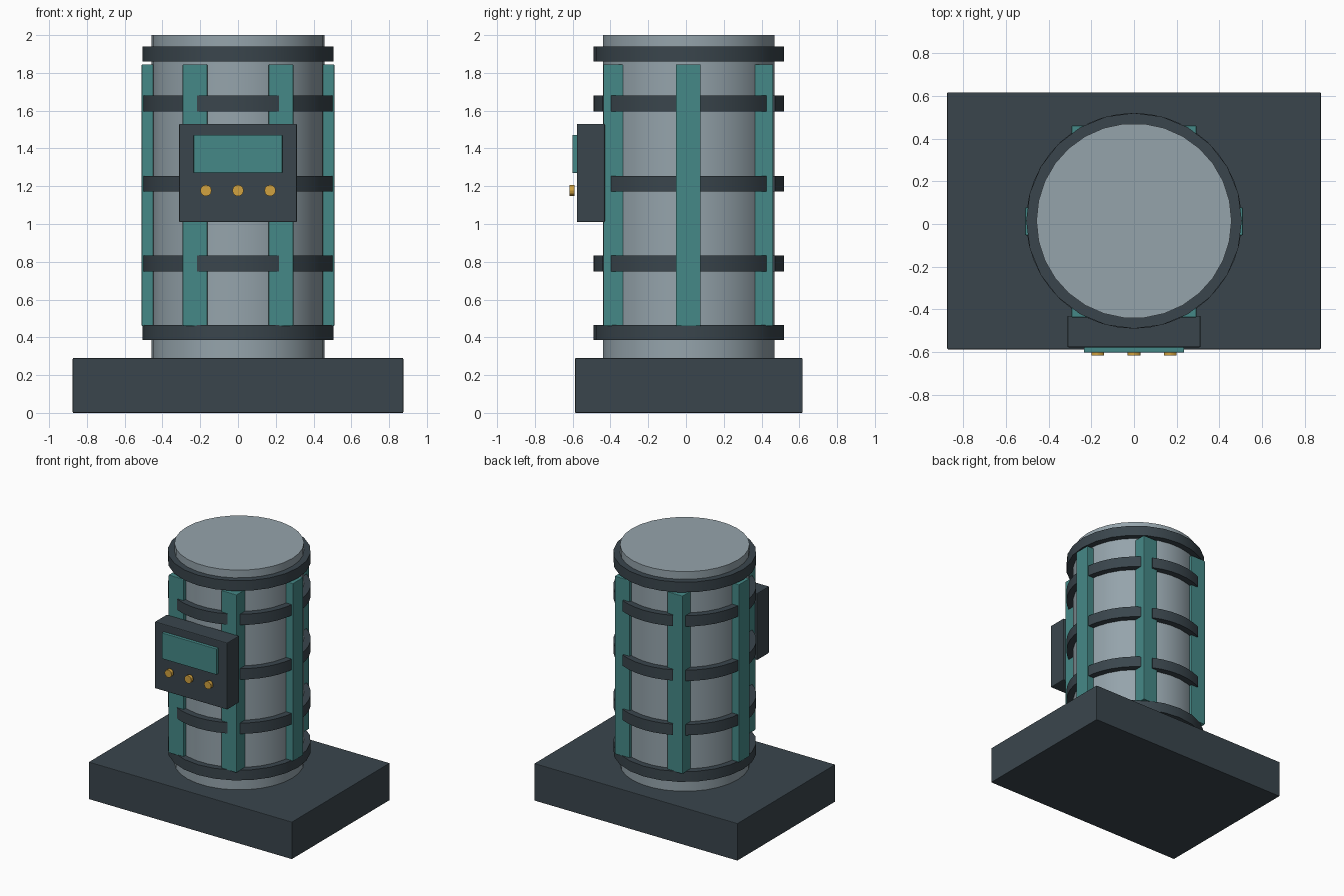
import bpy, bmesh
from math import sin, cos, pi, radians
from mathutils import Matrix, Vector

cube = bpy.data.objects.get("Cube")
if cube:
    bpy.data.objects.remove(cube, do_unlink=True)

CY = 0.015          # y of the vessel axis
BAND_R = 0.505      # outer radius of the bands


def material(name, rgb):
    m = bpy.data.materials.new(name)
    m.use_nodes = True
    m.diffuse_color = (*rgb, 1)
    m.node_tree.nodes["Principled BSDF"].inputs["Base Color"].default_value = (*rgb, 1)
    return m


DARK = material("dark slate", (0.042, 0.060, 0.073))
TEAL = material("teal", (0.060, 0.250, 0.245))
GREY = material("steel grey", (0.300, 0.370, 0.410))
GOLD = material("gold", (0.640, 0.360, 0.050))


def finish(bm, name, mat, smooth=False, bevel=0):
    bmesh.ops.recalc_face_normals(bm, faces=bm.faces)
    mesh = bpy.data.meshes.new(name)
    bm.to_mesh(mesh)
    bm.free()
    mesh.materials.append(mat)
    ob = bpy.data.objects.new(name, mesh)
    bpy.context.collection.objects.link(ob)
    if bevel:
        mod = ob.modifiers.new("soft_edges", 'BEVEL')
        mod.width = bevel
        mod.segments = 2
    if smooth:
        bpy.ops.object.select_all(action='DESELECT')
        bpy.context.view_layer.objects.active = ob
        ob.select_set(True)
        bpy.ops.object.shade_smooth_by_angle(angle=radians(30))
    return ob


def box(name, mat, lo, hi, bevel=0.004):
    lo, hi = Vector(lo), Vector(hi)
    bm = bmesh.new()
    bmesh.ops.create_cube(bm, size=1, matrix=Matrix.Translation((lo + hi) / 2)
                          @ Matrix.Diagonal((*(hi - lo), 1)))
    return finish(bm, name, mat, bevel=bevel)


def cylinder(name, mat, r, depth, sides, matrix, smooth=True):
    bm = bmesh.new()
    bmesh.ops.create_cone(bm, cap_ends=True, segments=sides, radius1=r,
                          radius2=r, depth=depth, matrix=matrix)
    return finish(bm, name, mat, smooth)


def band(name, start, end, steps, z0, z1, r_in=0.44):
    """Rectangular section swept around the vessel axis, in degrees."""
    closed = end - start >= 360
    bm = bmesh.new()
    loops = []
    for i in range(steps if closed else steps + 1):
        a = radians(start + (end - start) * i / steps)
        loops.append([bm.verts.new((r * cos(a), CY + r * sin(a), z))
                      for r, z in ((r_in, z0), (BAND_R, z0), (BAND_R, z1), (r_in, z1))])
    pairs = list(zip(loops, loops[1:]))
    if closed:
        pairs.append((loops[-1], loops[0]))
    else:
        bm.faces.new(loops[0])
        bm.faces.new(loops[-1])
    for a, b in pairs:
        for k in range(4):
            n = (k + 1) % 4
            bm.faces.new((a[k], a[n], b[n], b[k]))
    return finish(bm, name, DARK, smooth=True)


# Plinth and vessel
box("base_plinth", DARK, (-0.875, -0.587, 0), (0.875, 0.617, 0.29))
cylinder("vessel_body", GREY, 0.457, 1.72, 30,
         Matrix.Translation((0, CY, 1.14)) @ Matrix.Rotation(pi / 2, 4, 'Z'))

# Full rings at the top and bottom
band("lower_ring", 0, 360, 24, 0.385, 0.465)
band("upper_ring", 0, 360, 24, 1.86, 1.94)

# Six upright ribs, all square to the axes
for i in range(6):
    a = i * pi / 3
    x, y = 0.455 * cos(a), CY - 0.003 + 0.455 * sin(a)
    hx, hy = (0.055, 0.065) if i % 3 == 0 else (0.065, 0.055)
    box(f"rib_{i + 1}", TEAL, (x - hx, y - hy, 0.46), (x + hx, y + hy, 1.845))

# Band segments bridging neighbouring ribs
for row, z in enumerate((0.79, 1.213, 1.637)):
    for i in range(6):
        mid = 30 + 60 * i
        band(f"band_{row + 1}_{i + 1}", mid - 25.5, mid + 25.5, 6, z - 0.042, z + 0.042)

# Control panel with screen and knobs
box("control_panel", DARK, (-0.312, -0.578, 1.01), (0.312, -0.43, 1.53), 0.006)
box("panel_screen", TEAL, (-0.235, -0.602, 1.27), (0.235, -0.57, 1.472))
for i in (-1, 0, 1):
    cylinder(f"knob_{i + 2}", GOLD, 0.03, 0.026, 12,
             Matrix.Translation((0.17 * i, -0.604, 1.177)) @ Matrix.Rotation(pi / 2, 4, 'X'))
